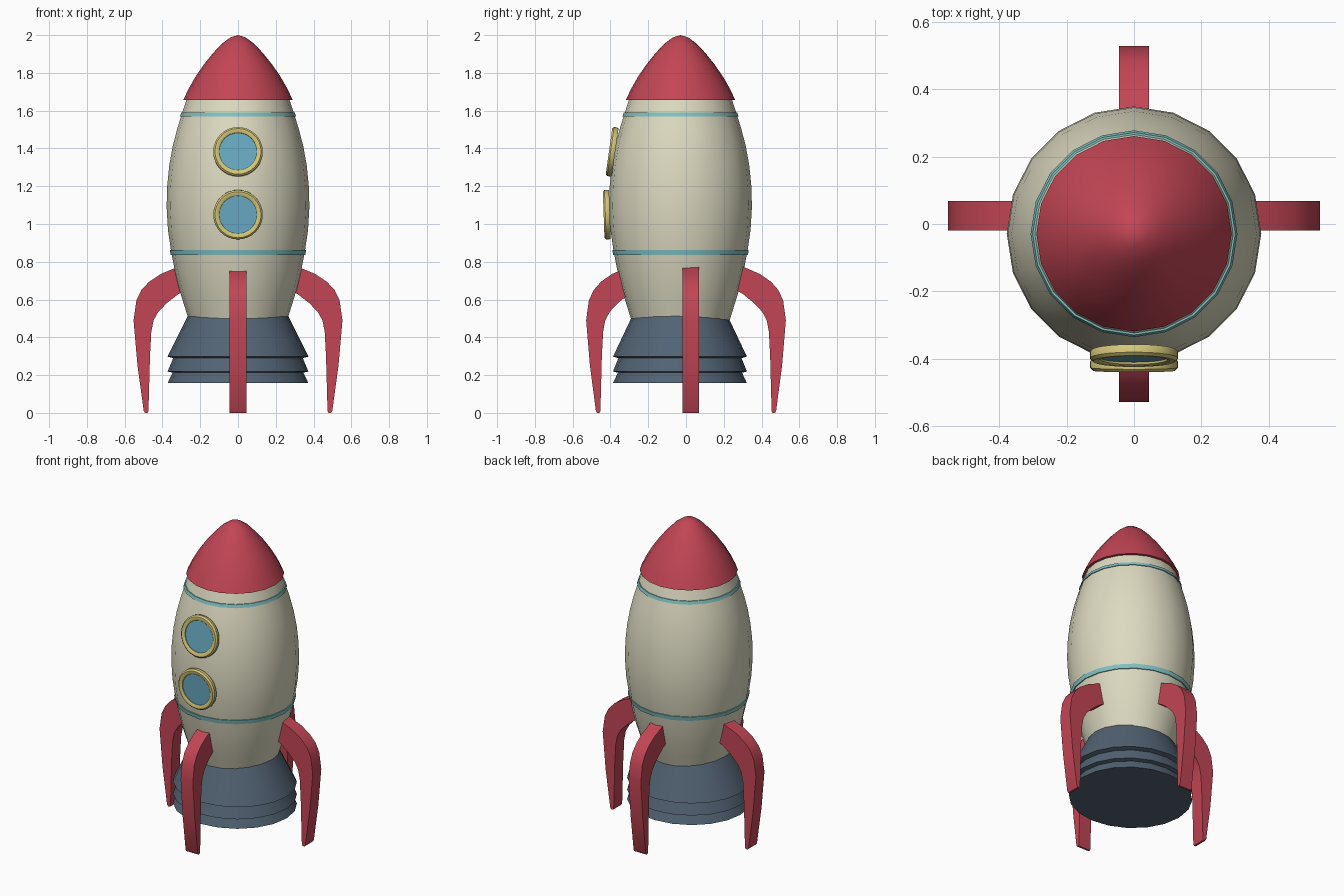
import bpy, bmesh, math
from mathutils import Matrix

if "Cube" in bpy.data.objects:
    bpy.data.objects.remove(bpy.data.objects["Cube"])

CY = -0.029  # y of the hull axis


def mat(name, rgb):
    m = bpy.data.materials.new(name)
    m.diffuse_color = (*rgb, 1)
    m.use_nodes = True
    m.node_tree.nodes["Principled BSDF"].inputs["Base Color"].default_value = m.diffuse_color
    return m


RED = mat("red", (0.54, 0.06, 0.09))
CREAM = mat("cream", (0.72, 0.70, 0.53))
SLATE = mat("slate blue", (0.085, 0.125, 0.175))
TEAL = mat("teal", (0.22, 0.53, 0.53))
YELLOW = mat("yellow", (0.66, 0.57, 0.19))
GLASS = mat("window blue", (0.14, 0.40, 0.54))


def finish(bm, name, material, angle):
    bmesh.ops.recalc_face_normals(bm, faces=bm.faces)
    me = bpy.data.meshes.new(name)
    bm.to_mesh(me)
    bm.free()
    me.materials.append(material)
    ob = bpy.data.objects.new(name, me)
    bpy.context.collection.objects.link(ob)
    bpy.ops.object.select_all(action='DESELECT')
    ob.select_set(True)
    bpy.context.view_layer.objects.active = ob
    bpy.ops.object.shade_smooth_by_angle(angle=math.radians(angle))
    return ob


def lathe(name, profile, material, sides=20, ring=False, angle=40):
    """Turn (radius, z) points round z; ring=True joins last point to first."""
    bm = bmesh.new()
    loops = []
    for r, z in profile:
        if r == 0:
            loops.append([bm.verts.new((0, 0, z))] * sides)
        else:
            loops.append([bm.verts.new((r * math.cos(2 * math.pi * i / sides),
                                        r * math.sin(2 * math.pi * i / sides), z))
                          for i in range(sides)])
    pairs = list(zip(loops, loops[1:]))
    if ring:
        pairs.append((loops[-1], loops[0]))
    for a, b in pairs:
        for i in range(sides):
            j = (i + 1) % sides
            bm.faces.new(list(dict.fromkeys((a[i], a[j], b[j], b[i]))))
    return finish(bm, name, material, angle)


# Hull
HULL = [(0.26, 0.49), (0.285, 0.57), (0.313, 0.66), (0.336, 0.76), (0.355, 0.86),
        (0.371, 0.97), (0.378, 1.09), (0.375, 1.2), (0.364, 1.31),
        (0.346, 1.41), (0.323, 1.50), (0.298, 1.58), (0.272, 1.66)]
hull = lathe("hull", [(0, 0.49)] + HULL + [(0, 1.67)], CREAM)
hull.location.y = CY


def hull_r(z):
    for (r0, z0), (r1, z1) in zip(HULL, HULL[1:]):
        if z0 <= z <= z1:
            return r0 + (r1 - r0) * (z - z0) / (z1 - z0)


# Teal bands round the hull
for name, z0, z1 in (("lower_band", 0.835, 0.862), ("upper_band", 1.57, 1.59)):
    a, b = hull_r(z0), hull_r(z1)
    band = lathe(name, [(a - 0.01, z0), (a + 0.006, z0), (b + 0.006, z1), (b - 0.01, z1)],
                 TEAL, ring=True)
    band.location.y = CY

# Nose cone
nose = lathe("nose_cone", [(0, 1.656), (0.29, 1.656), (0.262, 1.715), (0.225, 1.78),
                           (0.18, 1.845), (0.132, 1.905), (0.085, 1.955),
                           (0.04, 1.988), (0, 2.0)], RED)
nose.location.y = CY

# Stepped engine skirt
engine = lathe("engine_skirt", [(0, 0.515), (0.265, 0.515), (0.373, 0.298), (0.343, 0.29),
                                (0.373, 0.219), (0.346, 0.213), (0.373, 0.157),
                                (0, 0.157)], SLATE)
engine.location.y = CY - 0.003
engine.scale.y = 0.95

# Four curved landing legs: side outline in (distance, z), given a width
LEG = [(0.29, 0.785), (0.345, 0.762), (0.41, 0.735), (0.47, 0.695), (0.512, 0.65),
       (0.538, 0.595), (0.553, 0.49), (0.532, 0.25), (0.499, 0.01), (0.492, 0),
       (0.479, 0), (0.474, 0.01), (0.466, 0.30), (0.459, 0.43), (0.447, 0.49),
       (0.422, 0.535), (0.376, 0.582), (0.317, 0.628), (0.26, 0.66)]


def leg(name, turn, offset, reach):
    bm = bmesh.new()
    face = bm.faces.new([bm.verts.new((d * reach, -0.044, z)) for d, z in LEG])
    ext = bmesh.ops.extrude_face_region(bm, geom=[face])
    bmesh.ops.translate(bm, vec=(0, 0.088, 0),
                        verts=[v for v in ext["geom"] if isinstance(v, bmesh.types.BMVert)])
    bm.transform(Matrix.Translation((0, offset, 0)) @ Matrix.Rotation(math.radians(turn), 4, 'Z'))
    return finish(bm, name, RED, 35)


leg("right_leg", 0, 0.025, 1)
leg("left_leg", 180, 0.025, 1)
leg("back_leg", 90, 0, 0.956)
leg("front_leg", -90, 0, 0.956)

# Two portholes: bevelled ring and glass, tilted to follow the hull
for name, y, z, tilt in (("upper", -0.375, 1.38, 82), ("lower", -0.403, 1.05, 92)):
    frame = lathe(name + "_window_frame",
                  [(0.10, 0), (0.127, 0), (0.131, 0.006), (0.131, 0.024), (0.122, 0.033),
                   (0.106, 0.033), (0.10, 0.028)], YELLOW, sides=32, ring=True)
    pane = lathe(name + "_window_glass", [(0, 0.016), (0.102, 0.016), (0.102, 0.022), (0, 0.022)],
                 GLASS, sides=32)
    for ob in (frame, pane):
        ob.location = (0, y, z)
        ob.rotation_euler.x = math.radians(tilt)
